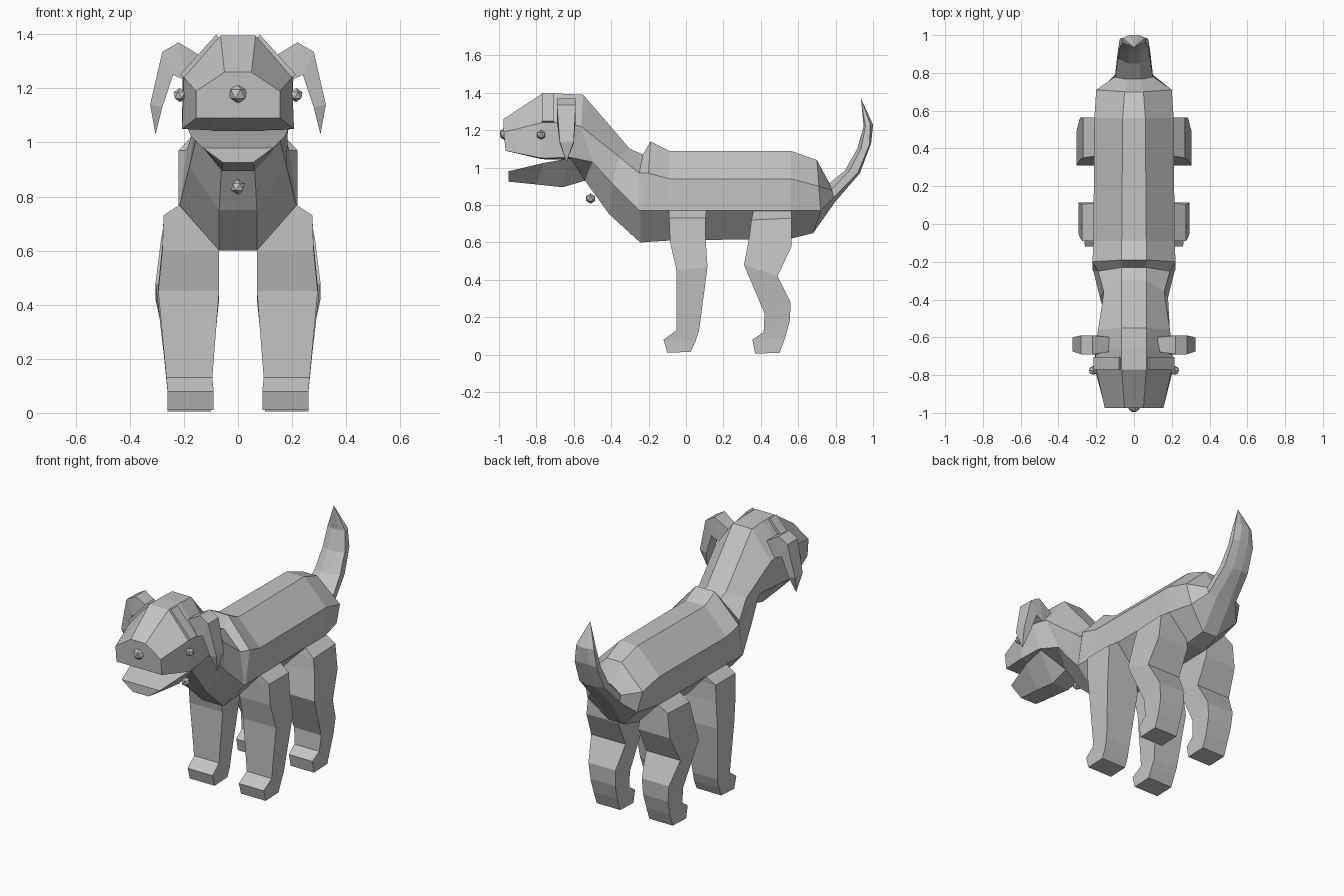
import bpy, bmesh

grey = bpy.data.materials.new("plain_grey")
grey.diffuse_color = (0.55, 0.55, 0.55, 1)


def finish(name, bm, mirror=False):
    bmesh.ops.remove_doubles(bm, verts=bm.verts, dist=0.0005)
    bmesh.ops.recalc_face_normals(bm, faces=bm.faces)
    me = bpy.data.meshes.new(name)
    bm.to_mesh(me)
    bm.free()
    me.materials.append(grey)
    ob = bpy.data.objects.new(name, me)
    bpy.context.collection.objects.link(ob)
    if mirror:
        ob.modifiers.new("mirror", 'MIRROR')
    return ob


def loft(name, rings, mirror=False):
    """Skin a row of rings with equal point counts and cap both ends."""
    bm = bmesh.new()
    rows = [[bm.verts.new(p) for p in r] for r in rings]
    n = len(rows[0])
    for a, b in zip(rows, rows[1:]):
        for i in range(n):
            j = (i + 1) % n
            bm.faces.new((a[i], a[j], b[j], b[i]))
    bm.faces.new(rows[0])
    bm.faces.new(rows[-1][::-1])
    return finish(name, bm, mirror)


def sym(half):
    """Close a right-hand half section with its mirror image."""
    return list(half) + [(-x, y, z) for x, y, z in reversed(half)]


def leg(name, rows):
    """Rows hold front y, z, back y, z, inner x, outer x."""
    loft(name, [[(xi, fy, fz), (xo, fy, fz), (xo, by, bz), (xi, by, bz)]
                for fy, fz, by, bz, xi, xo in rows], True)


def ball(name, pos, r, mirror=False):
    bm = bmesh.new()
    bmesh.ops.create_icosphere(bm, subdivisions=1, radius=r)
    bmesh.ops.translate(bm, vec=pos, verts=bm.verts)
    finish(name, bm, mirror)


# section shared by neck and head
nape = [(.065, -.55, 1.39), (.19, -.56, 1.22), (.15, -.50, 1.03), (.06, -.54, .93)]

# neck, shoulder hump, trunk and rump
loft("body", [sym(h) for h in (
    nape,
    [(.065, -.30, 1.10), (.16, -.36, 1.06), (.18, -.39, .91), (.07, -.41, .75)],
    [(.065, -.23, 1.07), (.19, -.25, .97), (.215, -.25, .77), (.07, -.245, .60)],
    [(.065, -.19, 1.14), (.22, -.20, .97), (.22, -.24, .77), (.07, -.24, .60)],
    [(.065, -.09, 1.09), (.215, -.09, .94), (.215, -.09, .77), (.07, -.09, .61)],
    [(.06, .56, 1.09), (.21, .56, .94), (.21, .56, .77), (.065, .56, .62)],
    [(.05, .70, 1.04), (.20, .71, .90), (.17, .72, .77), (.05, .68, .65)],
    [(.035, .77, .91), (.10, .78, .88), (.10, .79, .84), (.05, .80, .82)])])

# tail
loft("tail", [sym(h) for h in (
    [(.035, .76, .91), (.10, .775, .88), (.10, .79, .84), (.05, .80, .82)],
    [(.03, .85, .985), (.085, .875, .985), (.085, .92, .975), (.03, .93, .97)],
    [(.03, .915, 1.10), (.075, .935, 1.10), (.075, .98, 1.12), (.03, .99, 1.13)],
    [(.025, .95, 1.22), (.06, .96, 1.22), (.06, .985, 1.23), (.025, 1.0, 1.23)],
    [(0, .935, 1.37)] * 4)])

# head with upper jaw
loft("head", [sym(h) for h in (
    [(.05, -.975, 1.26), (.155, -.975, 1.19), (.155, -.965, 1.09), (.08, -.965, 1.09)],
    [(.065, -.77, 1.395), (.20, -.77, 1.24), (.207, -.77, 1.05), (.10, -.77, 1.045)],
    [(.065, -.66, 1.395), (.205, -.66, 1.24), (.195, -.62, 1.055), (.08, -.60, 1.04)],
    nape)])

# lower jaw
loft("lower_jaw", [sym(h) for h in (
    [(.13, -.95, .98), (.055, -.95, .925)],
    [(.175, -.76, 1.025), (.06, -.80, .91)],
    [(.185, -.62, 1.05), (.06, -.66, .895)],
    [(.15, -.50, 1.03), (.06, -.54, .93)])])

# drooping ears: outer x, z, inner x, z, front y, back y
loft("ear", [[(xo, f, zo), (xo, b, zo), (xi, b, zi), (xi, f, zi)]
             for xo, zo, xi, zi, f, b in (
    (.12, 1.31, .14, 1.22, -.675, -.60),
    (.22, 1.37, .195, 1.23, -.69, -.59),
    (.28, 1.335, .24, 1.25, -.69, -.59),
    (.325, 1.14, .28, 1.13, -.675, -.60),
    (.305, 1.03, .305, 1.03, -.64, -.64))], True)

# brow ridges
loft("brow", [[(xo, f, zo), (xo, b, zo), (xi, b, zi), (xi, f, zi)]
              for xo, zo, xi, zi, f, b in (
    (.08, 1.40, .05, 1.36, -.77, -.705),
    (.215, 1.25, .18, 1.23, -.77, -.705))], True)

# legs with paws
leg("front_leg", (
    (-.09, .77, .11, .77, .11, .215),
    (-.09, .73, .105, .73, .09, .275),
    (-.085, .60, .105, .62, .07, .28),
    (-.05, .45, .115, .47, .07, .295),
    (-.05, .13, .07, .13, .095, .265),
    (-.12, .08, .05, .07, .09, .26),
    (-.10, .01, .025, .015, .09, .26)))
leg("hind_leg", (
    (.36, .77, .565, .77, .11, .205),
    (.35, .72, .565, .73, .09, .27),
    (.34, .64, .565, .58, .07, .285),
    (.31, .48, .49, .42, .07, .305),
    (.42, .22, .56, .28, .09, .275),
    (.415, .12, .555, .18, .095, .265),
    (.355, .08, .53, .09, .10, .26),
    (.37, .005, .50, .01, .10, .26)))

# faceted eyes, nose and collar tag
ball("eye", (.215, -.775, 1.175), .026, True)
ball("nose", (0, -.963, 1.18), .037)
ball("collar_tag", (0, -.51, .835), .028)
